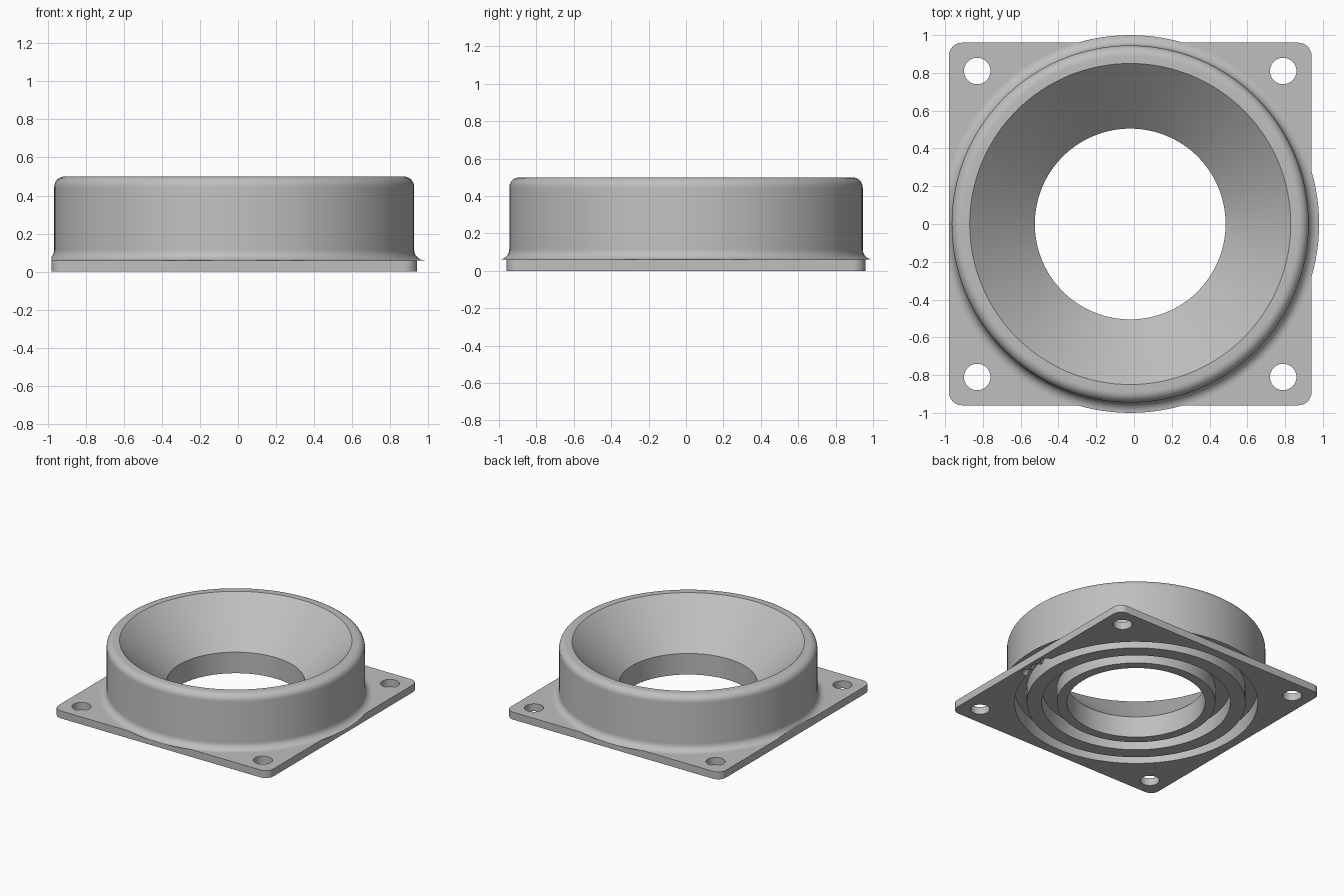
import bpy, bmesh
from math import sin, cos, pi

if "Cube" in bpy.data.objects:
    bpy.data.objects.remove(bpy.data.objects["Cube"])

CX = -0.02          # centre of the ring and plate in x
HALF = 0.96         # half width of the plate
PLATE_H = 0.06
GROOVE_R = 0.89     # outer radius of the outer underside groove
SEGMENTS = 128

grey = bpy.data.materials.new("plain_grey")
grey.use_nodes = True
colour = (0.52, 0.52, 0.52, 1)
grey.diffuse_color = colour
grey.node_tree.nodes["Principled BSDF"].inputs["Base Color"].default_value = colour


def make_object(name, bm):
    bmesh.ops.recalc_face_normals(bm, faces=bm.faces[:])
    mesh = bpy.data.meshes.new(name)
    bm.to_mesh(mesh)
    bm.free()
    mesh.materials.append(grey)
    obj = bpy.data.objects.new(name, mesh)
    bpy.context.collection.objects.link(obj)
    return obj


def activate(obj):
    bpy.ops.object.select_all(action='DESELECT')
    obj.select_set(True)
    bpy.context.view_layer.objects.active = obj


def arc(cx, cz, radius, start, end, steps=8):
    angles = [start + (end - start) * i / steps for i in range(steps + 1)]
    return [(cx + radius * cos(a), cz + radius * sin(a)) for a in angles]


def revolve(name, profile):
    """Turn a closed (radius, height) profile about the ring axis."""
    bm = bmesh.new()
    rings = []
    for i in range(SEGMENTS):
        a = 2 * pi * i / SEGMENTS
        rings.append([bm.verts.new((CX + r * cos(a), r * sin(a), z)) for r, z in profile])
    for i, ring in enumerate(rings):
        after = rings[(i + 1) % SEGMENTS]
        for j in range(len(profile)):
            k = (j + 1) % len(profile)
            bm.faces.new((ring[j], after[j], after[k], ring[k]))
    return make_object(name, bm)


def cut(target, x, y, r_bottom, r_top, z0, z1, sides):
    """Subtract an upright cylinder or cone from the target."""
    bm = bmesh.new()
    bmesh.ops.create_cone(bm, cap_ends=True, segments=sides,
                          radius1=r_bottom, radius2=r_top, depth=z1 - z0)
    bmesh.ops.translate(bm, verts=bm.verts[:], vec=(x, y, (z0 + z1) / 2))
    cutter = make_object("cutter", bm)
    cutter.hide_render = True
    mod = target.modifiers.new("cut", 'BOOLEAN')
    mod.operation = 'DIFFERENCE'
    mod.solver = 'EXACT'
    mod.object = cutter
    activate(target)
    bpy.ops.object.modifier_apply(modifier=mod.name)
    bpy.data.objects.remove(cutter)


# Square mounting plate with rounded corners
bm = bmesh.new()
bmesh.ops.create_cube(bm, size=1)
bmesh.ops.scale(bm, verts=bm.verts[:], vec=(2 * HALF, 2 * HALF, PLATE_H))
bmesh.ops.translate(bm, verts=bm.verts[:], vec=(CX, 0, PLATE_H / 2))
uprights = [e for e in bm.edges if abs(e.verts[0].co.z - e.verts[1].co.z) > 0.01]
bmesh.ops.bevel(bm, geom=uprights, offset=0.07, segments=8, profile=0.5, affect='EDGES')
plate = make_object("mounting_plate", bm)

# Central opening and corner screw holes
cut(plate, CX, 0, GROOVE_R, GROOVE_R, -0.1, 0.2, SEGMENTS)
for sx in (-1, 1):
    for sy in (-1, 1):
        cut(plate, CX + sx * 0.81, sy * 0.81, 0.07, 0.07, -0.1, 0.2, 48)

# Three small conical pits opening into the underside groove
for y in (0.04, -0.07, -0.17):
    cut(plate, CX + GROOVE_R, y, 0.045, 0, 0, 0.058, 24)

# Funnel ring: bore, flared mouth, rounded rim, foot fillet, underside grooves
depth = 0.12
profile = [(0.505, 0), (0.505, 0.17), (0.85, 0.5)]
profile += arc(0.89, 0.445, 0.055, pi / 2, 0)
profile += arc(1.0, 0.115, 0.055, pi, 1.5 * pi)
profile += [(GROOVE_R, PLATE_H), (GROOVE_R, depth), (0.80, depth), (0.80, 0),
            (0.69, 0), (0.69, depth), (0.58, depth), (0.58, 0)]
ring = revolve("funnel_ring", profile)

# Trim the foot fillet flush with one plate side
for v in ring.data.vertices:
    v.co.x = max(v.co.x, CX - HALF)

for obj in (plate, ring):
    activate(obj)
    bpy.ops.object.shade_smooth_by_angle(angle=pi / 6)
